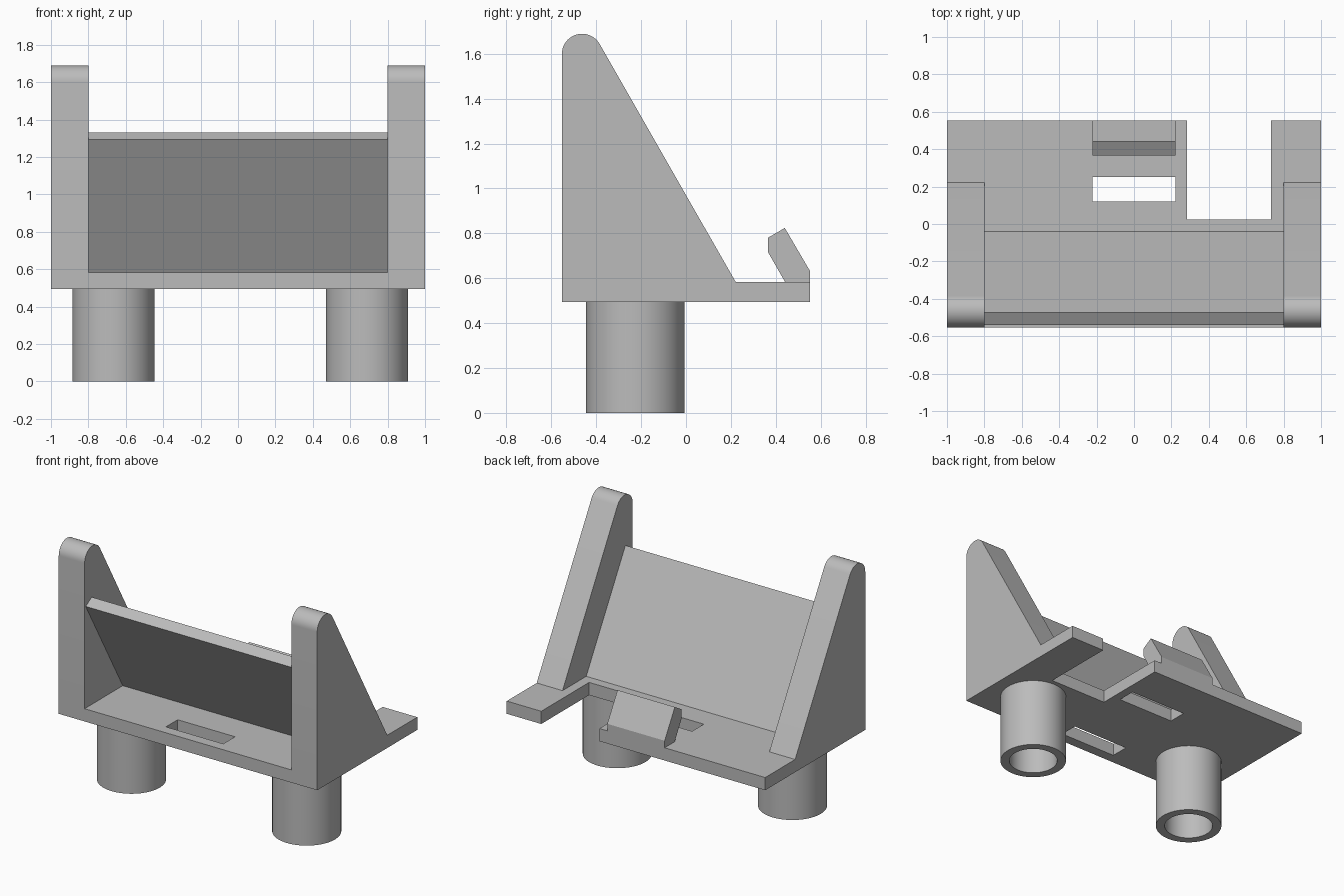
import bpy, bmesh, math
from mathutils import Matrix

if "Cube" in bpy.data.objects:
    bpy.data.objects.remove(bpy.data.objects["Cube"])

grey = bpy.data.materials.new("plain grey")
grey.use_nodes = True
colour = (0.5, 0.5, 0.5, 1)
grey.diffuse_color = colour
grey.node_tree.nodes["Principled BSDF"].inputs["Base Color"].default_value = colour

# Maps a drawn profile (u, v) to (y, z) and extrudes it along x
SIDEWAYS = Matrix(((0, 0, 1, 0), (1, 0, 0, 0), (0, 1, 0, 0), (0, 0, 0, 1)))
UPRIGHT = Matrix.Identity(4)


def extruded(name, loops, low, high, frame, smooth=False):
    """Fill closed outlines (inner ones become holes) and extrude low..high."""
    curve = bpy.data.curves.new(name, "CURVE")
    curve.dimensions = "2D"
    curve.fill_mode = "BOTH"
    curve.extrude = (high - low) / 2
    for loop in loops:
        spline = curve.splines.new("POLY")
        spline.points.add(len(loop) - 1)
        for point, (u, v) in zip(spline.points, loop):
            point.co = (u, v, 0, 1)
        spline.use_cyclic_u = True
    helper = bpy.data.objects.new(name + " outline", curve)
    bpy.context.collection.objects.link(helper)
    graph = bpy.context.evaluated_depsgraph_get()
    mesh = bpy.data.meshes.new_from_object(helper.evaluated_get(graph))
    bpy.data.objects.remove(helper)

    bm = bmesh.new()
    bm.from_mesh(mesh)
    bmesh.ops.remove_doubles(bm, verts=bm.verts, dist=0.0001)
    bmesh.ops.recalc_face_normals(bm, faces=bm.faces)
    bm.transform(frame @ Matrix.Translation((0, 0, (low + high) / 2)))
    for face in bm.faces:
        face.smooth = False
        face.material_index = 0
    bm.to_mesh(mesh)
    bm.free()
    mesh.materials.clear()
    mesh.materials.append(grey)
    obj = bpy.data.objects.new(name, mesh)
    bpy.context.collection.objects.link(obj)
    if smooth:
        bpy.ops.object.select_all(action="DESELECT")
        obj.select_set(True)
        bpy.context.view_layer.objects.active = obj
        bpy.ops.object.shade_smooth_by_angle(angle=math.radians(25))
    return obj


def arc(cx, cy, radius, start, end, steps):
    angles = [math.radians(start + (end - start) * i / steps) for i in range(steps + 1)]
    return [(cx + radius * math.cos(a), cy + radius * math.sin(a)) for a in angles]


def rectangle(x0, x1, y0, y1):
    return [(x0, y0), (x1, y0), (x1, y1), (x0, y1)]


DEPTH = 0.553              # half depth of the base
BOTTOM, TOP = 0.493, 0.582  # base plate heights
CLIP = 0.222               # half width of clip and slots

# Base plate with a notch in the back edge and two slots
outline = [(-1, -DEPTH), (1, -DEPTH), (1, DEPTH), (0.733, DEPTH),
           (0.733, 0.024), (0.283, 0.024), (0.283, DEPTH), (-1, DEPTH)]
slots = [rectangle(-CLIP, CLIP, y, y + 0.13) for y in (-0.48, 0.12)]
extruded("base_plate", [outline] + slots, BOTTOM, TOP, UPRIGHT)

# Two side walls with rounded tips
wall = [(0.222, TOP)] + arc(-0.463, 1.599, 0.09, 30, 180, 20) + [(-DEPTH, TOP)]
extruded("left_wall", [wall], 0.8, 1, SIDEWAYS, smooth=True)
extruded("right_wall", [wall], -1, -0.8, SIDEWAYS, smooth=True)

# Sloping panel between the walls
panel = [(-0.04, TOP), (-0.473, 1.332), (-0.541, 1.293), (-0.131, TOP)]
extruded("sloping_panel", [panel], -0.8, 0.8, SIDEWAYS)

# Hooked clip on the back edge
hook = [(DEPTH, TOP), (DEPTH, 0.631), (0.44, 0.824), (0.365, 0.78),
        (0.365, 0.717), (0.442, TOP)]
extruded("clip", [hook], -CLIP, CLIP, SIDEWAYS)

# Hollow tubular legs
for name, x in (("right_leg", -0.666), ("left_leg", 0.69)):
    rings = [arc(x, -0.226, r, 0, 354.375, 63) for r in (0.219, 0.16)]
    extruded(name, rings, 0, BOTTOM, UPRIGHT, smooth=True)
